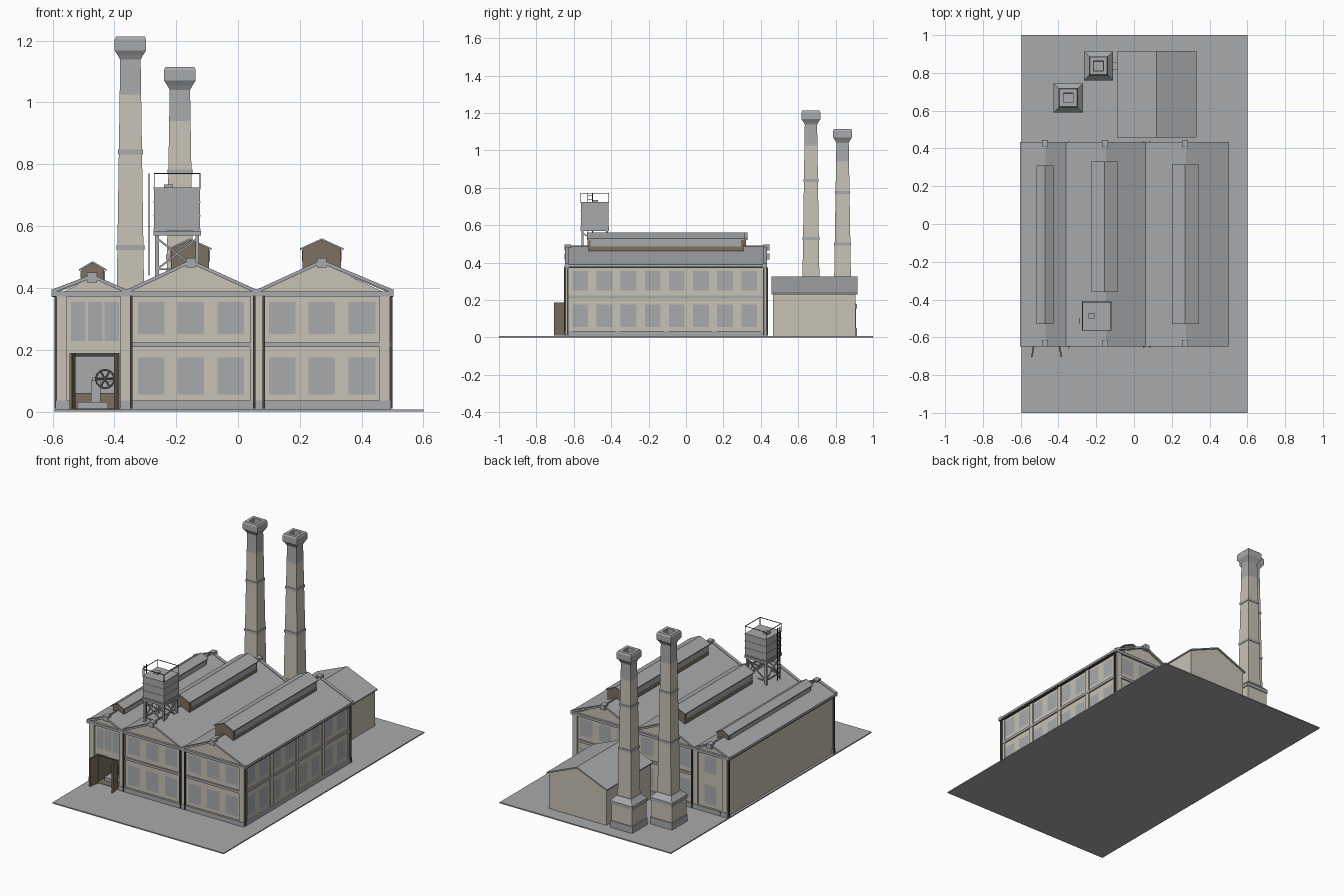
import bpy, bmesh, math
from mathutils import Vector

if "Cube" in bpy.data.objects:
    bpy.data.objects.remove(bpy.data.objects["Cube"])


def material(name, rgb):
    m = bpy.data.materials.new(name)
    m.use_nodes = True
    m.diffuse_color = (*rgb, 1)
    m.node_tree.nodes["Principled BSDF"].inputs["Base Color"].default_value = (*rgb, 1)
    return m


WALL = material("beige wall", (0.58, 0.54, 0.46))
GREY = material("slate grey", (0.39, 0.40, 0.41))
BROWN = material("brown timber", (0.20, 0.16, 0.12))
DARK = material("dark metal", (0.06, 0.06, 0.06))


def finish(bm, name, *mats, fix=True):
    if fix:
        bmesh.ops.recalc_face_normals(bm, faces=bm.faces)
    me = bpy.data.meshes.new(name)
    bm.to_mesh(me)
    bm.free()
    for m in mats:
        me.materials.append(m)
    ob = bpy.data.objects.new(name, me)
    bpy.context.collection.objects.link(ob)
    return ob


def add_box(bm, x, y, z):
    verts = bmesh.ops.create_cube(bm, size=1)["verts"]
    for v in verts:
        v.co = Vector([(a + b) / 2 + c * (b - a) for (a, b), c in zip((x, y, z), v.co)])


def boxes(name, mat, *dims):
    bm = bmesh.new()
    for d in dims:
        add_box(bm, *d)
    return finish(bm, name, mat)


def bars(name, mat, r, pairs):
    """Thin square bars between pairs of points."""
    bm = bmesh.new()
    for p, q in pairs:
        p, q = Vector(p), Vector(q)
        d = q - p
        verts = bmesh.ops.create_cube(bm, size=1)["verts"]
        rot = d.to_track_quat('Z', 'Y')
        for v in verts:
            v.co = (p + q) / 2 + rot @ Vector((v.co.x * 2 * r, v.co.y * 2 * r, v.co.z * d.length))
    return finish(bm, name, mat)


def prism(name, mat, pts, y0, y1):
    """Extrude an xz outline along y."""
    bm = bmesh.new()
    f = bm.faces.new([bm.verts.new((x, y0, z)) for x, z in pts])
    ext = bmesh.ops.extrude_face_region(bm, geom=[f])["geom"]
    bmesh.ops.translate(bm, vec=(0, y1 - y0, 0), verts=[v for v in ext if isinstance(v, bmesh.types.BMVert)])
    return finish(bm, name, mat)


def roof(name, x0, x1, xr, ze, zr, t, y0, y1, mat=GREY):
    """Two-sided pitched slab of thickness t."""
    prism(name, mat, [(x0, ze - t), (xr, zr - t), (x1, ze - t), (x1, ze), (xr, zr), (x0, ze)], y0, y1)


def stack(name, mat, cx, cy, rings):
    """Square tapered column from (half width, z) rings."""
    bm = bmesh.new()
    loops = [[bm.verts.new((cx + sx * h, cy + sy * h, z)) for sx, sy in
              ((-1, -1), (1, -1), (1, 1), (-1, 1))] for h, z in rings]
    bm.faces.new(loops[0][::-1])
    for a, b in zip(loops, loops[1:]):
        for i in range(4):
            j = (i + 1) % 4
            bm.faces.new((a[i], a[j], b[j], b[i]))
    bm.faces.new(loops[-1])
    return finish(bm, name, mat)


def wall(name, origin, u, u0, u1, windows, door=None):
    """Wall grid with recessed windows and an optional doorway."""
    z0, z1 = 0.005, 0.385
    holes = windows + ([door] if door else [])
    us = sorted({u0, u1, *[h[0] for h in holes], *[h[1] for h in holes]})
    zs = sorted({z0, z1, *[h[2] for h in holes], *[h[3] for h in holes]})
    bm = bmesh.new()
    o, u = Vector(origin), Vector(u)
    grid = [[bm.verts.new(o + u * a + Vector((0, 0, z))) for z in zs] for a in us]
    panes = []

    def inside(h, a, z):
        return h[0] < a < h[1] and h[2] < z < h[3]
    for i in range(len(us) - 1):
        for k in range(len(zs) - 1):
            a, z = (us[i] + us[i + 1]) / 2, (zs[k] + zs[k + 1]) / 2
            if door and inside(door, a, z):
                continue
            f = bm.faces.new((grid[i][k], grid[i + 1][k], grid[i + 1][k + 1], grid[i][k + 1]))
            if any(inside(h, a, z) for h in windows):
                panes.append(f)
    bmesh.ops.inset_individual(bm, faces=panes, thickness=0, depth=-0.012)
    for f in panes:
        f.material_index = 1
    return finish(bm, name, WALL, GREY, fix=False)


# Ground slab
boxes("ground", GREY, ((-0.595, 0.6), (-1, 1), (0, 0.007)))

# Main hall walls and windows
X0, X1, Y0, Y1 = -0.58, 0.485, -0.635, 0.42
ROWS = ((0.055, 0.175), (0.25, 0.355))
cols = [-0.281, -0.153, -0.023, 0.143, 0.271, 0.401]
hall = [(c - 0.043, c + 0.043, a, b) for c in cols for a, b in ROWS]
loft = [(-0.54 + i * 0.054, -0.493 + i * 0.054, 0.228, 0.355) for i in range(3)]
wall("front_wall", (0, Y0, 0), (1, 0, 0), X0, X1, hall + loft, (-0.54, -0.385, 0.005, 0.19))
rear = [(-c - 0.043, -c + 0.043, a, b) for c in cols + [-0.465] for a, b in ROWS]
wall("back_wall", (0, Y1, 0), (-1, 0, 0), -X1, -X0, rear)
side = [(c - 0.042, c + 0.042, a, b) for c in [-0.565 + 0.129 * i for i in range(8)] for a, b in ROWS]
wall("window_side_wall", (X1, 0, 0), (0, 1, 0), Y0, Y1, side)
wall("blank_side_wall", (X0, 0, 0), (0, -1, 0), -Y1, -Y0, [])

# Pilasters, plinths and string courses
piers = [(-0.587, -0.553), (-0.38, -0.342), (0.04, 0.08), (0.458, 0.492)]
FACES = ((Y0 - 0.01, Y0 + 0.005), (Y1 - 0.005, Y1 + 0.01))
boxes("end_pilasters", WALL, *[(p, f, (0.005, 0.38)) for p in piers for f in FACES])
boxes("side_pilasters", WALL, *[((X1 - 0.005, X1 + 0.006), (y - 0.014, y + 0.014), (0.005, 0.38))
                                for y in [-0.621 + 0.258 * i for i in range(5)]])
boxes("plinth", GREY, *[((a, b), (f[0] - 0.003, f[1] + 0.003), (0.005, 0.035))
                        for f in FACES for a, b in ((-0.383, 0.494), (-0.59, -0.543))],
      ((X1 - 0.005, 0.495), (Y0 - 0.01, Y1 + 0.01), (0.005, 0.035)),
      ((-0.54, -0.38), (Y1, Y1 + 0.013), (0.005, 0.035)))
bays = [(-0.342, 0.04), (0.08, 0.458)]
boxes("string_course", GREY, *[(b, (f[0] + 0.002, f[1] - 0.002), (0.208, 0.224)) for b in bays for f in FACES],
      ((X1 - 0.005, X1 + 0.008), (Y0, Y1), (0.208, 0.224)))
boxes("cornice", GREY, *[((-0.603, 0.503), (f[0] - 0.004, f[1] + 0.004), (0.372, 0.388)) for f in FACES])
boxes("gutters", DARK, *[(x, (Y0 - 0.008, Y1 + 0.008), (0.37, 0.382)) for x in ((0.485, 0.502), (-0.602, -0.58))])
pipes = [((x, y, 0.01), (x, y, 0.375)) for x in (-0.346, 0.052, 0.084) for y in (Y0 - 0.014, Y1 + 0.014)]
pipes += [((x, y, 0.01), (x, y, 0.375)) for x in (-0.59, 0.495) for y in (Y0 + 0.004, Y1 - 0.004)]
bars("downpipes", DARK, 0.004, pipes)

# Gabled roofs: x start, x end, ridge x, ridge z
for side_name, a, b, r, zr in (("narrow", -0.603, -0.36, -0.472, 0.44),
                               ("middle", -0.36, 0.06, -0.153, 0.487),
                               ("wide", 0.06, 0.503, 0.271, 0.487)):
    prism(side_name + "_gable", WALL, [(max(a, X0), 0.38), (min(b, X1), 0.38), (r, zr - 0.008)], Y0, Y1)
    roof(side_name + "_roof", a, b, r, 0.39, zr, 0.012, Y0, Y1)
    for end, f in zip(("front", "back"), FACES):
        roof(f"{side_name}_{end}_coping", a, b, r, 0.394, zr + 0.004, 0.012, f[0] - 0.003, f[1] + 0.003)
        boxes(f"{side_name}_{end}_ridge_block", GREY,
              ((r - 0.016, r + 0.016), (f[0] - 0.004, f[1] + 0.016), (zr - 0.022, zr + 0.009)))
    bars(side_name + "_ridge_cap", GREY, 0.004, [((r, Y0, zr), (r, Y1, zr))])

# Roof lanterns: centre, half width, y range, base, eave, ridge
for nm, c, h, y0, y1, zb, ze, zr in (("narrow", -0.47, 0.045, -0.53, 0.31, 0.42, 0.46, 0.486),
                                     ("middle", -0.155, 0.07, -0.36, 0.33, 0.44, 0.528, 0.56),
                                     ("wide", 0.271, 0.07, -0.53, 0.315, 0.44, 0.528, 0.56)):
    w = h - 0.008
    prism(nm + "_lantern", BROWN, [(c - w, zb), (c + w, zb), (c + w, ze), (c, zr - 0.004), (c - w, ze)],
          y0 + 0.008, y1 - 0.008)
    roof(nm + "_lantern_roof", c - h, c + h, c, ze, zr, 0.006, y0, y1)
    boxes(nm + "_lantern_glazing", GREY, *[((c + s * w - 0.002, c + s * w + 0.002), (y0 + 0.02, y1 - 0.02),
                                            (ze - 0.042, ze - 0.006)) for s in (-1, 1)])

# Doorway room, open door leaves and engine
DX, DY = (-0.54, -0.385), (Y0, Y0 + 0.22)
boxes("room_back", GREY, (DX, (DY[1], DY[1] + 0.005), (0.007, 0.19)))
boxes("room_lining", BROWN, ((-0.545, -0.54), DY, (0.007, 0.19)), ((-0.385, -0.38), DY, (0.007, 0.19)),
      (DX, DY, (0.19, 0.195)), (DX, (DY[1] - 0.01, DY[1]), (0.007, 0.06)), (DX, DY, (0.007, 0.009)))
boxes("door_lintel", DARK, (DX, (Y0 + 0.004, Y0 + 0.014), (0.178, 0.19)))
for nm, xa, xb in (("right", -0.53, -0.541), ("left", -0.397, -0.384)):
    bm = bmesh.new()
    add_box(bm, (xa - 0.004, xa + 0.004), (-0.705, Y0 - 0.002), (0.01, 0.187))
    for v in bm.verts:
        if v.co.y < -0.7:
            v.co.x += xb - xa
    finish(bm, nm + "_door_leaf", BROWN)
boxes("engine", GREY, ((-0.475, -0.445), (-0.58, -0.53), (0.009, 0.1)),
      ((-0.47, -0.40), (-0.565, -0.545), (0.095, 0.11)), ((-0.52, -0.42), (-0.59, -0.52), (0.009, 0.03)))
rim = [Vector((-0.43 + 0.03 * math.cos(t), -0.59, 0.105 + 0.03 * math.sin(t)))
       for t in [math.tau * i / 12 for i in range(12)]]
bars("engine_flywheel", DARK, 0.003, [(rim[i - 1], rim[i]) for i in range(12)] +
     [(rim[i], rim[i + 6]) for i in range(0, 6, 2)])

# Rear shed
prism("shed", WALL, [(-0.08, 0.005), (0.32, 0.005), (0.32, 0.235), (0.12, 0.318), (-0.08, 0.235)], 0.465, 0.907)
roof("shed_roof", -0.09, 0.33, 0.12, 0.237, 0.325, 0.008, 0.457, 0.917)
boxes("flue_duct", GREY, ((-0.13, -0.07), (0.815, 0.855), (0.08, 0.12)))

# Chimneys
for nm, cx, cy, top, grey, bands in (("tall", -0.348, 0.668, 1.213, 1.025, (0.84, 0.53)),
                                     ("short", -0.188, 0.837, 1.115, 0.94, (0.775, 0.5))):
    def half(z):
        return 0.05 - 0.017 * z / (top - 0.075)
    stack(nm + "_chimney_plinth", GREY, cx, cy, [(0.077, 0.005), (0.077, 0.05)])
    stack(nm + "_chimney_base", WALL, cx, cy, [(0.072, 0.05), (0.072, 0.16)])
    stack(nm + "_chimney_base_cap", GREY, cx, cy, [(0.077, 0.155), (0.077, 0.175), (0.05, 0.205)])
    stack(nm + "_chimney_shaft", WALL, cx, cy, [(half(0.2), 0.2), (half(grey), grey)])
    stack(nm + "_chimney_head", GREY, cx, cy, [
        (half(grey), grey), (half(top - 0.075), top - 0.075), (0.041, top - 0.06), (0.051, top - 0.045),
        (0.051, top - 0.01), (0.046, top), (0.026, top), (0.024, top - 0.08)])
    for i, z in enumerate(bands):
        stack(f"{nm}_chimney_band_{i + 1}", GREY, cx, cy,
              [(half(z) + 0.003, z - 0.008), (half(z) + 0.003, z + 0.008)])

# Water tank on braced legs
tx, ty, h = -0.197, -0.488, 0.074
ring = [(tx + sx * h, ty + sy * h) for sx, sy in ((-1, -1), (1, -1), (1, 1), (-1, 1))]
stack("tank", GREY, tx, ty, [(h, 0.586), (h, 0.725)])
stack("tank_platform", GREY, tx, ty, [(h + 0.003, 0.57), (h + 0.003, 0.584)])
for i in range(4):
    z = 0.589 + i * 0.044
    stack(f"tank_band_{i + 1}", GREY, tx, ty, [(h + 0.002, z - 0.003), (h + 0.002, z + 0.003)])
boxes("tank_hatch", GREY, ((-0.24, -0.21), (-0.5, -0.47), (0.725, 0.735)))
legs = [(tx + (x - tx) * 0.88, ty + (y - ty) * 0.88) for x, y in ring]
bars("tank_legs", GREY, 0.006, [((*p, 0.41), (*p, 0.572)) for p in legs])
braces = []
for i in range(4):
    p, q = legs[i - 1], legs[i]
    braces += [((*p, 0.46), (*q, 0.56)), ((*q, 0.46), (*p, 0.56)), ((*p, 0.46), (*q, 0.46))]
bars("tank_braces", GREY, 0.003, braces)
bars("tank_railing", DARK, 0.0015, [((*p, 0.725), (*p, 0.77)) for p in ring] +
     [((*ring[i - 1], 0.77), (*ring[i], 0.77)) for i in range(4)])
LX, LY = -0.288, (-0.525, -0.5)
bars("tank_ladder", DARK, 0.0015, [((LX, y, 0.44), (LX, y, 0.77)) for y in LY] +
     [((LX, LY[0], 0.46 + 0.025 * i), (LX, LY[1], 0.46 + 0.025 * i)) for i in range(13)])
